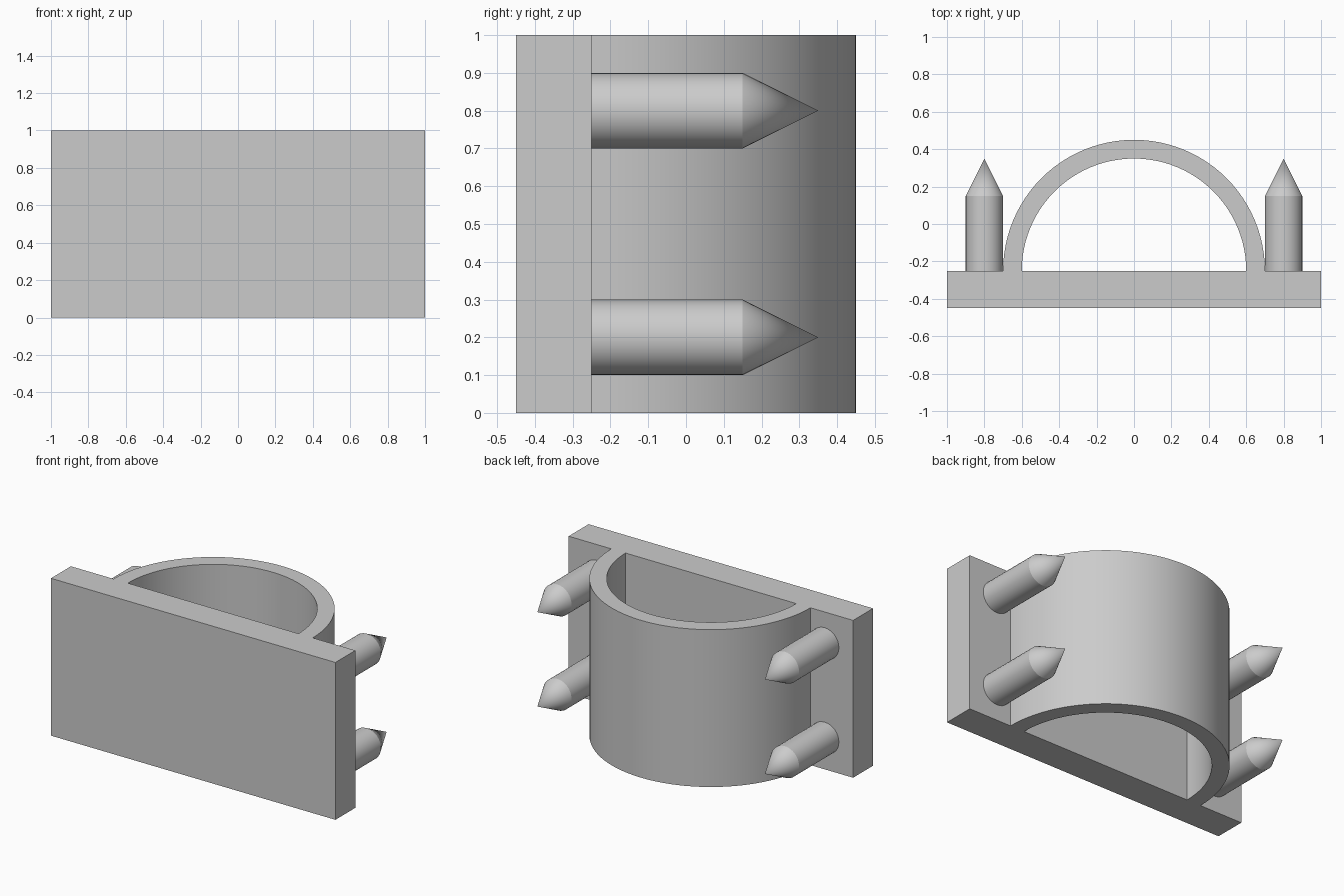
import bpy
import bmesh
from math import cos, sin, pi, radians
from mathutils import Matrix

cube = bpy.data.objects.get("Cube")
if cube:
    bpy.data.objects.remove(cube, do_unlink=True)

grey = bpy.data.materials.new("plain grey")
grey.use_nodes = True
colour = (0.6, 0.6, 0.6, 1)
grey.diffuse_color = colour
grey.node_tree.nodes["Principled BSDF"].inputs["Base Color"].default_value = colour

HEIGHT = 1.0
FRONT, BACK = -0.45, -0.25      # plate faces in y
OUTER, INNER = 0.7, 0.6         # arch radii
STEPS = 48


def finish(bm, name):
    bmesh.ops.recalc_face_normals(bm, faces=bm.faces)
    mesh = bpy.data.meshes.new(name)
    bm.to_mesh(mesh)
    bm.free()
    mesh.materials.append(grey)
    obj = bpy.data.objects.new(name, mesh)
    bpy.context.collection.objects.link(obj)
    bpy.ops.object.select_all(action="DESELECT")
    obj.select_set(True)
    bpy.context.view_layer.objects.active = obj
    bpy.ops.object.shade_smooth_by_angle(angle=radians(25))
    return obj


# Plate and half-ring arch, drawn as one flat profile and raised
bm = bmesh.new()


def arc(radius):
    angles = [pi * i / STEPS for i in range(STEPS + 1)]
    return [bm.verts.new((radius * cos(a), BACK + radius * sin(a), 0)) for a in angles]


outer, inner = arc(OUTER), arc(INNER)
for i in range(STEPS):
    bm.faces.new((outer[i], outer[i + 1], inner[i + 1], inner[i]))
corners = [bm.verts.new((x, y, 0))
           for x, y in ((-1, BACK), (-1, FRONT), (1, FRONT), (1, BACK))]
bm.faces.new(corners + [outer[0], inner[0], inner[-1], outer[-1]])
raised = bmesh.ops.extrude_face_region(bm, geom=bm.faces[:], use_keep_orig=True)
top = [v for v in raised["geom"] if isinstance(v, bmesh.types.BMVert)]
bmesh.ops.translate(bm, verts=top, vec=(0, 0, HEIGHT))
finish(bm, "plate_and_arch")


# Pointed pegs on the back of the plate
def peg(name, x, z):
    bm = bmesh.new()
    rings = [[bm.verts.new((x + 0.1 * cos(2 * pi * i / 32), y, z + 0.1 * sin(2 * pi * i / 32)))
              for i in range(32)] for y in (BACK, 0.15)]
    tip = bm.verts.new((x, 0.35, z))
    bm.faces.new(rings[0])
    for i in range(32):
        j = (i + 1) % 32
        bm.faces.new((rings[0][i], rings[0][j], rings[1][j], rings[1][i]))
        bm.faces.new((rings[1][i], rings[1][j], tip))
    finish(bm, name)


for side, x in (("left", 0.8), ("right", -0.8)):
    for level, z in (("lower", 0.2), ("upper", 0.8)):
        peg(f"{level}_{side}_peg", x, z)
